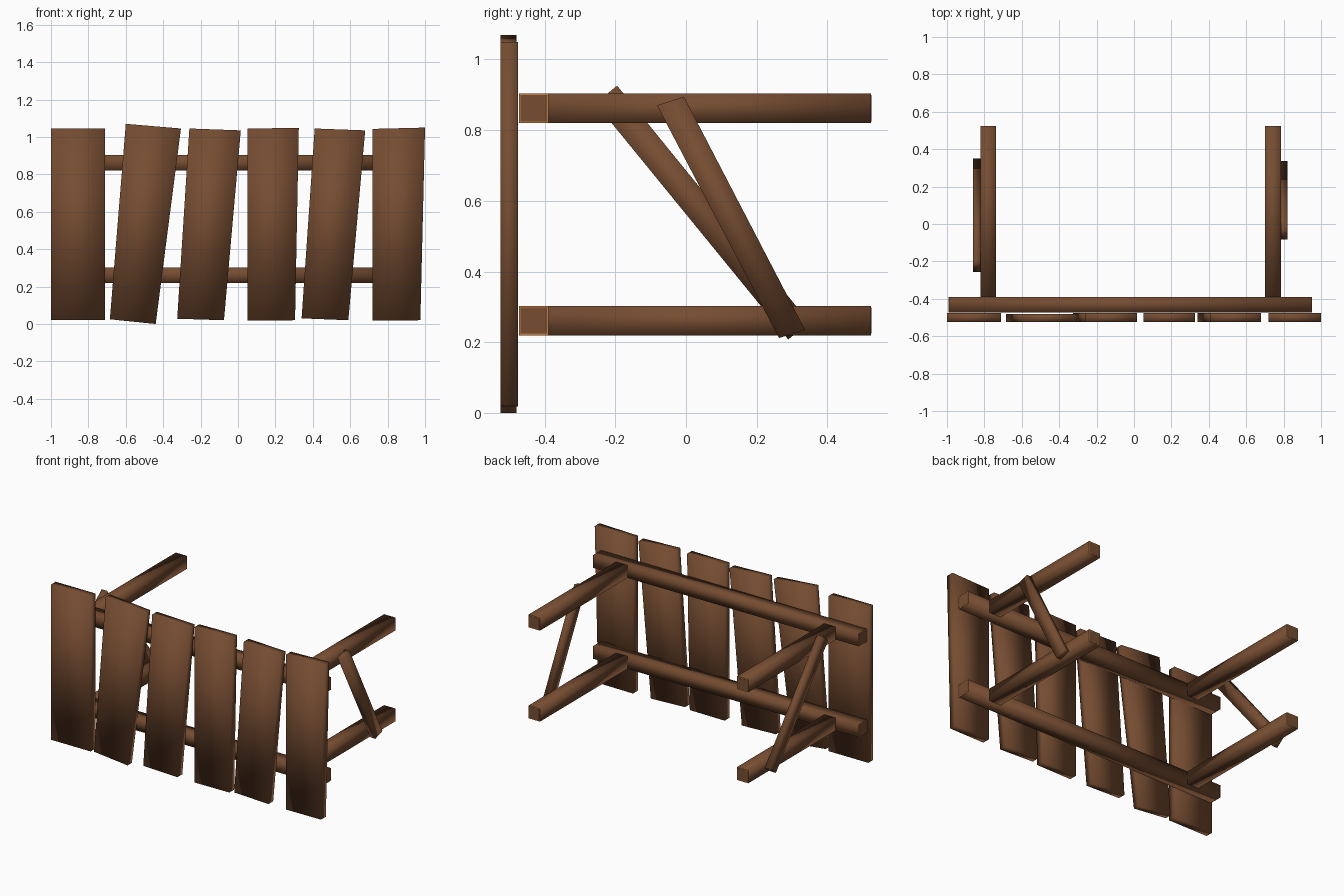
import bpy
from mathutils import Vector

cube = bpy.data.objects.get("Cube")
if cube:
    bpy.data.objects.remove(cube, do_unlink=True)


def material(name, colour):
    m = bpy.data.materials.new(name)
    m.use_nodes = True
    m.diffuse_color = colour
    bsdf = next(n for n in m.node_tree.nodes if n.type == 'BSDF_PRINCIPLED')
    bsdf.inputs["Base Color"].default_value = colour
    bsdf.inputs["Roughness"].default_value = 0.9
    return m


wood = material("brown_wood", (0.18, 0.073, 0.031, 1))
cut_edge = material("orange_cut_edge", (0.55, 0.2, 0.05, 1))


def prism(name, quad, axis, lo, hi, mat=wood, smooth=True):
    """Extrude a four-cornered outline from lo to hi along one axis."""
    verts = []
    for depth in (lo, hi):
        for point in quad:
            v = list(point)
            v.insert(axis, depth)
            verts.append(v)
    faces = [(3, 2, 1, 0), (4, 5, 6, 7)]
    faces += [(i, (i + 1) % 4, (i + 1) % 4 + 4, i + 4) for i in range(4)]
    mesh = bpy.data.meshes.new(name)
    mesh.from_pydata(verts, [], faces)
    # Turn every face outward
    centre = sum((Vector(v) for v in verts), Vector()) / len(verts)
    if (mesh.polygons[0].center - centre).dot(mesh.polygons[0].normal) < 0:
        mesh.flip_normals()
    mesh.materials.append(mat)
    for p in mesh.polygons:
        p.use_smooth = smooth
    obj = bpy.data.objects.new(name, mesh)
    bpy.context.collection.objects.link(obj)
    return obj


def square(a, b, half):
    return [(a - half, b - half), (a + half, b - half),
            (a + half, b + half), (a - half, b + half)]


def end_cap(name, a, b, half, axis, at, way):
    """Thin rim plate with a slightly smaller core plate over it."""
    for part, size, thick, mat in (("rim", half, 0.001, cut_edge),
                                   ("core", half - 0.005, 0.002, wood)):
        lo, hi = sorted((at, at + way * thick))
        prism(name + "_" + part, square(a, b, size), axis, lo, hi, mat, False)


# Crooked front planks: bottom left, bottom right, top right, top left in x, z
planks = [
    [(-1.0, .02), (-.71, .02), (-.71, 1.045), (-1.0, 1.045)],
    [(-.685, .025), (-.44, 0), (-.305, 1.045), (-.6, 1.07)],
    [(-.325, .028), (-.075, .02), (.015, 1.035), (-.26, 1.045)],
    [(.05, .018), (.305, .02), (.325, 1.048), (.05, 1.045)],
    [(.34, .03), (.59, .02), (.68, 1.035), (.41, 1.045)],
    [(.72, .018), (.975, .02), (1.0, 1.05), (.72, 1.043)],
]
for i, quad in enumerate(planks):
    back = -0.48 if i == 1 else -0.475
    prism(f"plank_{i + 1}", quad, 1, -0.525, back)

# Long rails behind the planks and beams reaching backwards
HALF = 0.042
for level, z in (("lower", 0.261), ("upper", 0.862)):
    prism(level + "_rail", square(-0.431, z, HALF), 0, -0.99, 0.95)
    end_cap(level + "_rail_right_end", -0.431, z, HALF, 0, -0.99, -1)
    end_cap(level + "_rail_left_end", -0.431, z, HALF, 0, 0.95, 1)
    for side, x in (("right", -0.78), ("left", 0.743)):
        name = f"{level}_{side}_beam"
        prism(name, square(x, z, HALF), 1, -0.389, 0.523)
        end_cap(name + "_end", x, z, HALF, 1, 0.523, 1)

# Slanted braces on the outer sides of the beams, outlined in y, z
prism("left_brace", [(.263, .212), (.337, .235), (-.006, .895), (-.082, .87)],
      0, 0.785, 0.82)
prism("right_brace", [(.289, .208), (.35, .255), (-.195, .926), (-.256, .876)],
      0, -0.86, -0.822)
